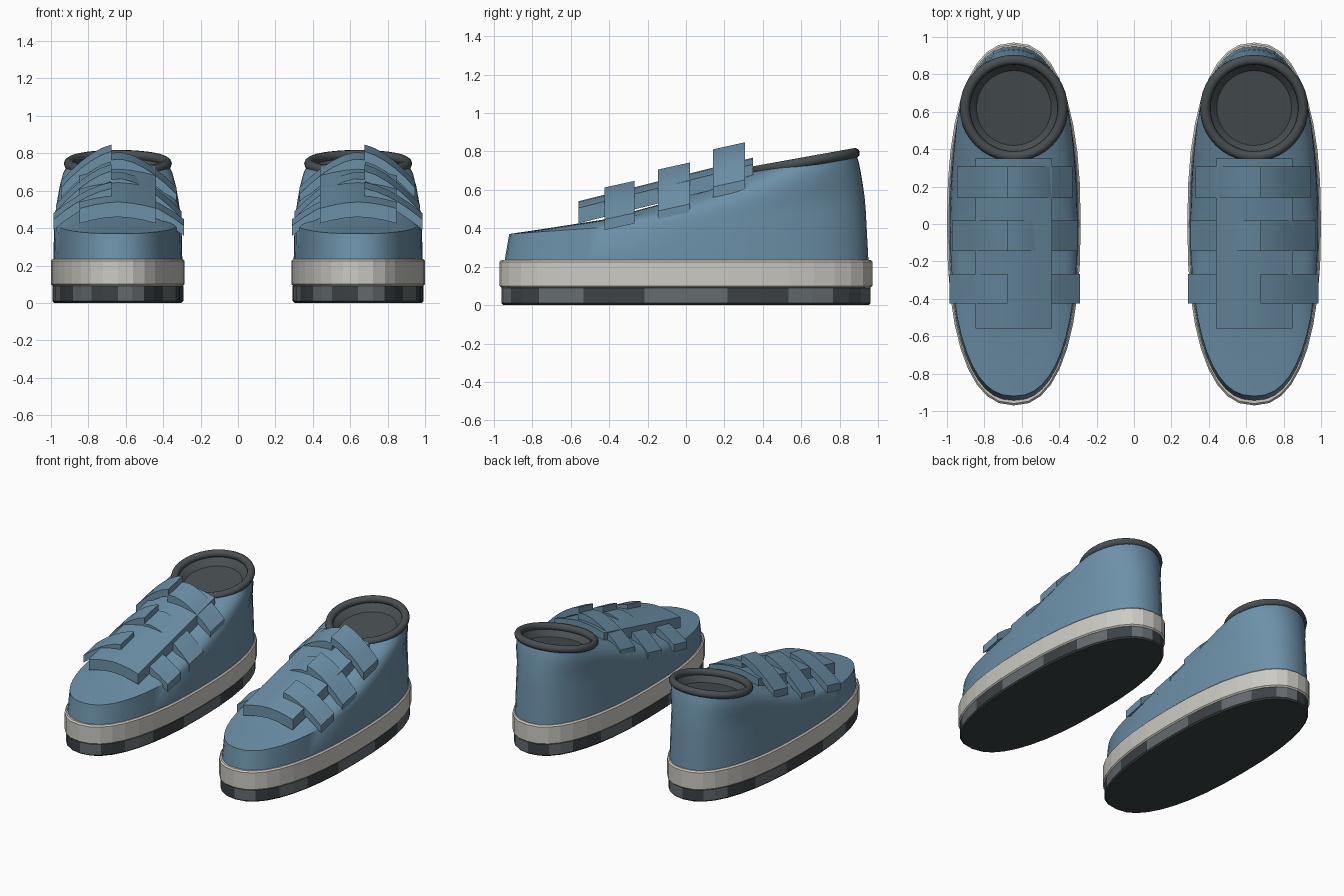
import bpy, bmesh, math

if "Cube" in bpy.data.objects:
    bpy.data.objects.remove(bpy.data.objects["Cube"])


def material(name, rgb):
    m = bpy.data.materials.new(name)
    m.use_nodes = True
    m.diffuse_color = (*rgb, 1)
    m.node_tree.nodes["Principled BSDF"].inputs["Base Color"].default_value = (*rgb, 1)
    return m


BLUE = material("blue canvas", (0.15, 0.28, 0.39))
CREAM = material("cream rubber", (0.60, 0.59, 0.54))
DARK = material("dark rubber", (0.045, 0.054, 0.060))
GREY = material("grey tread", (0.13, 0.15, 0.16))
LINING = material("charcoal lining", (0.065, 0.078, 0.084))

CENTRE = 0.6425
COLLAR_Y, COLLAR_Z, COLLAR_TILT = 0.62, 0.745, 0.18


def finish(bm, name, mats, smooth=None):
    bmesh.ops.recalc_face_normals(bm, faces=bm.faces)
    mesh = bpy.data.meshes.new(name)
    bm.to_mesh(mesh)
    bm.free()
    for m in mats:
        mesh.materials.append(m)
    obj = bpy.data.objects.new(name, mesh)
    bpy.context.collection.objects.link(obj)
    if smooth:
        bpy.ops.object.select_all(action='DESELECT')
        obj.select_set(True)
        bpy.context.view_layer.objects.active = obj
        bpy.ops.object.shade_smooth_by_angle(angle=math.radians(smooth))
    return obj


def oval(cx, half_w, y0, z0, y1, z1, power, n):
    """Rounded outline whose height slopes from front to back."""
    points = []
    for i in range(n):
        t = 2 * math.pi * i / n + math.pi / 2
        c, s = math.cos(t), math.sin(t)
        u = math.copysign(abs(c) ** (2 / power), c)
        v = math.copysign(abs(s) ** (2 / power), s)
        f = (v + 1) / 2
        points.append((cx + u * half_w, y0 + (y1 - y0) * f, z0 + (z1 - z0) * f))
    return points


def loft(bm, rings, cap_start=True, cap_end=True):
    loops = [[bm.verts.new(p) for p in ring] for ring in rings]
    for a, b in zip(loops, loops[1:]):
        for i in range(len(a)):
            j = (i + 1) % len(a)
            bm.faces.new((a[i], a[j], b[j], b[i]))
    if cap_start:
        bm.faces.new(loops[0])
    if cap_end:
        bm.faces.new(loops[-1])


def slab(name, cx, half_w, half_l, z0, z1, n, mats):
    """Flat sole layer with softened rims."""
    e = 0.01
    bm = bmesh.new()
    loft(bm, [oval(cx, half_w - d, -half_l + d, z, half_l - d, z, 2.35, n)
              for z, d in ((z0, e), (z0 + e, 0), (z1 - e, 0), (z1, e))])
    return finish(bm, name, mats)


def arch(name, cx, side, x0, x1, y0, y1, height, slope, thick, drop, half_w, steps):
    """Curved plate over the foot; x runs outward from the shoe's middle."""
    bm = bmesh.new()
    sections = []
    for i in range(steps + 1):
        dx = x0 + (x1 - x0) * i / steps
        z = height - drop * (abs(dx) / half_w) ** 1.7
        rise = slope * (y1 - y0)
        x = cx + side * dx
        sections.append([(x, y0, z - thick), (x, y1, z + rise - thick),
                         (x, y1, z + rise), (x, y0, z)])
    loft(bm, sections)
    finish(bm, name, [BLUE], 20)


def collar_ring(cx, radius, depth, n=40):
    y, z = COLLAR_Y, COLLAR_Z - depth
    h = radius * COLLAR_TILT
    return oval(cx, radius, y - radius, z - h, y + radius, z + h, 2, n)


def shoe(label, side):
    cx = side * CENTRE

    # Outsole with alternating tread blocks around its wall
    sole = slab(label + "_outsole", cx, 0.35, 0.96, 0, 0.1, 36, [DARK, GREY])
    for face in sole.data.polygons:
        if abs(face.normal.z) < 0.3:
            t = math.atan2(face.center.y / 0.96, (face.center.x - cx) / 0.35)
            face.material_index = 1 - math.floor((math.degrees(t) + 370) / 20) % 2

    # Midsole
    slab(label + "_midsole", cx, 0.3575, 0.97, 0.09, 0.235, 36, [CREAM])

    # Upper: outline rings shrinking back towards the ankle opening
    rings = [(0.345, -0.945, 0.225, 0.95, 0.225, 2.35),
             (0.340, -0.92, 0.37, 0.935, 0.50, 2.35),
             (0.335, -0.75, 0.395, 0.93, 0.56, 2.3),
             (0.326, -0.43, 0.445, 0.92, 0.63, 2.25),
             (0.313, -0.10, 0.535, 0.91, 0.69, 2.2),
             (0.295, 0.15, 0.630, 0.90, 0.74, 2.1),
             (0.267, 0.35, 0.695, 0.885, 0.79, 2)]
    bm = bmesh.new()
    loft(bm, [oval(cx, *r, 48) for r in rings], cap_end=False)
    finish(bm, label + "_upper", [BLUE], 40)

    # Padded collar
    bpy.ops.mesh.primitive_torus_add(
        major_radius=0.262, minor_radius=0.027, major_segments=40, minor_segments=10,
        location=(cx, COLLAR_Y, COLLAR_Z), rotation=(math.atan(COLLAR_TILT), 0, 0))
    collar = bpy.context.object
    collar.name = label + "_collar"
    collar.data.materials.append(LINING)
    bpy.ops.object.shade_smooth_by_angle(angle=math.radians(60))

    # Lining and insole inside the opening
    bm = bmesh.new()
    loft(bm, [collar_ring(cx, 0.262, 0), collar_ring(cx, 0.23, 0.025),
              collar_ring(cx, 0.2, 0.06)], cap_start=False)
    lining = finish(bm, label + "_lining", [LINING], 40)
    lining.data.flip_normals()

    # Tongue
    arch(label + "_tongue", cx, side, -0.205, 0.205, -0.56, 0.35,
         0.54, 0.25, 0.08, 0.035, 0.205, 6)

    # Three straps, each an inner band with a raised outer flap
    straps = [(-0.425, -0.268, 0.615, 0.17, 0.345),
              (-0.145, 0.02, 0.71, 0.22, 0.33),
              (0.14, 0.308, 0.815, 0.20, 0.305)]
    for i, (y0, y1, top, drop, reach) in enumerate(straps):
        name = f"{label}_strap_{i + 1}"
        arch(name + "_flap", cx, side, 0.033, reach, y0, y1,
             top, 0.22, 0.055, drop, reach, 5)
        arch(name + "_band", cx, side, -reach - 0.01, 0.04, y0, y1,
             top - 0.045, 0.22, 0.055, drop - 0.02, reach, 6)


shoe("left_shoe", 1)
shoe("right_shoe", -1)
